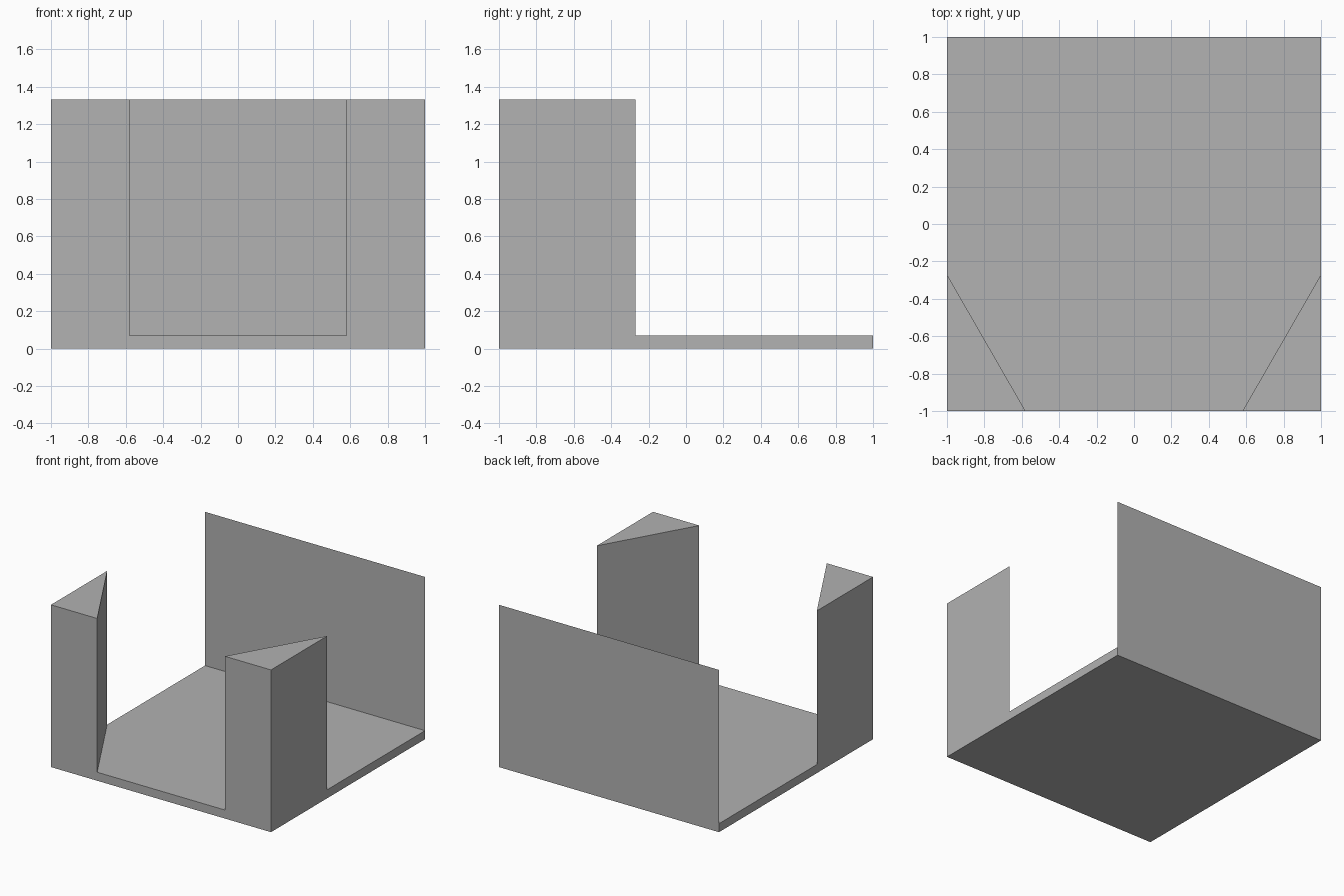
import bpy
import bmesh
from mathutils import Vector

cube = bpy.data.objects.get("Cube")
if cube:
    bpy.data.objects.remove(cube, do_unlink=True)

HALF = 1.0      # half width and depth of the base
FLOOR = 0.07    # thickness of the base
TOP = 1.333     # height of the posts and the wall
POST_X = 0.42   # post footprint along the front edge
POST_Y = 0.73   # post footprint along the side edge

grey = bpy.data.materials.new("plain grey")
grey.use_nodes = True
colour = (0.445, 0.445, 0.445, 1)
grey.diffuse_color = colour
grey.node_tree.nodes["Principled BSDF"].inputs["Base Color"].default_value = colour


def add_object(name, bm):
    mesh = bpy.data.meshes.new(name)
    bm.to_mesh(mesh)
    bm.free()
    mesh.materials.append(grey)
    obj = bpy.data.objects.new(name, mesh)
    bpy.context.collection.objects.link(obj)


def prism(name, outline, bottom, top):
    """Extrude a flat outline upwards into a closed solid."""
    bm = bmesh.new()
    face = bm.faces.new([bm.verts.new((x, y, bottom)) for x, y in outline])
    result = bmesh.ops.extrude_face_region(bm, geom=[face], use_keep_orig=True)
    raised = [v for v in result["geom"] if isinstance(v, bmesh.types.BMVert)]
    bmesh.ops.translate(bm, verts=raised, vec=Vector((0, 0, top - bottom)))
    bmesh.ops.recalc_face_normals(bm, faces=bm.faces)
    add_object(name, bm)


# Square base
prism("base", [(-HALF, -HALF), (HALF, -HALF), (HALF, HALF), (-HALF, HALF)], 0, FLOOR)

# Triangular posts in the two front corners
for name, side in (("left_post", 1), ("right_post", -1)):
    corner = [(side * HALF, -HALF),
              (side * (HALF - POST_X), -HALF),
              (side * HALF, POST_Y - HALF)]
    prism(name, corner, FLOOR, TOP)

# Back wall, a single sheet without thickness
bm = bmesh.new()
bm.faces.new([bm.verts.new(p) for p in (
    (-HALF, HALF, FLOOR), (HALF, HALF, FLOOR),
    (HALF, HALF, TOP), (-HALF, HALF, TOP))])
add_object("back_wall", bm)
